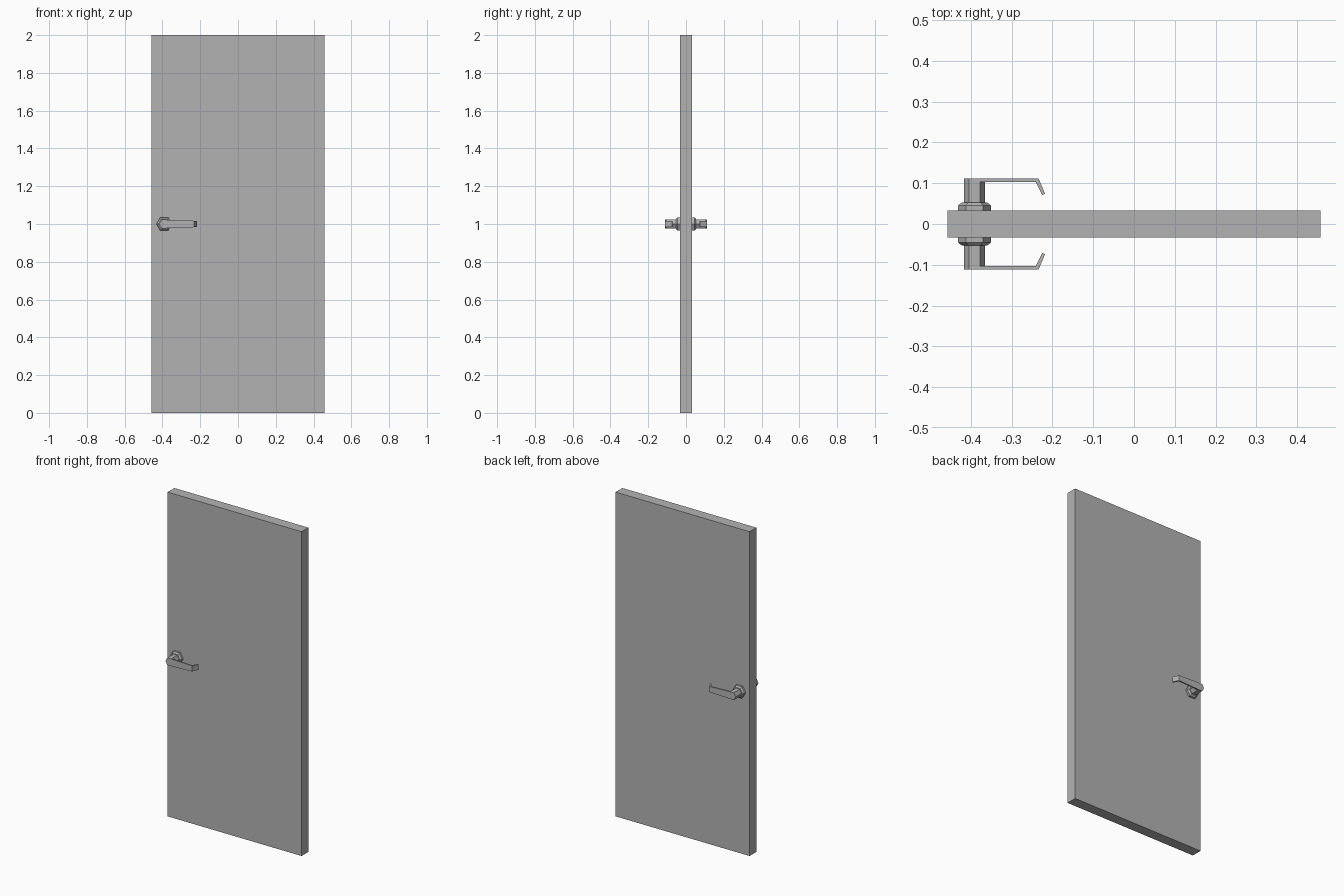
import bpy
import bmesh
from math import cos, sin, tau

cube = bpy.data.objects.get("Cube")
if cube:
    bpy.data.objects.remove(cube, do_unlink=True)

grey = bpy.data.materials.new("plain grey")
grey.use_nodes = True
colour = (0.45, 0.45, 0.45, 1)
grey.diffuse_color = colour
grey.node_tree.nodes["Principled BSDF"].inputs["Base Color"].default_value = colour

HANDLE_X, HANDLE_Z = -0.391, 1.0


def finish(name, bm):
    """Turn a bmesh into a flat-shaded grey object."""
    bmesh.ops.recalc_face_normals(bm, faces=bm.faces)
    mesh = bpy.data.meshes.new(name)
    bm.to_mesh(mesh)
    bm.free()
    mesh.materials.append(grey)
    obj = bpy.data.objects.new(name, mesh)
    bpy.context.collection.objects.link(obj)


def loft(name, rings, closed=False):
    """Skin a row of rings with equal point counts, capping or joining the ends."""
    bm = bmesh.new()
    rows = [[bm.verts.new(p) for p in ring] for ring in rings]
    for a, b in zip(rows, rows[1:]):
        for i in range(len(a)):
            j = (i + 1) % len(a)
            bm.faces.new((a[i], a[j], b[j], b[i]))
    bm.faces.new(rows[0])
    bm.faces.new(rows[-1])
    finish(name, bm)


def hexagon(radius, y):
    return [(HANDLE_X + radius * cos(i * tau / 6), y,
             HANDLE_Z + radius * sin(i * tau / 6)) for i in range(6)]


# Door slab
bm = bmesh.new()
bmesh.ops.create_cube(bm, size=1)
bmesh.ops.scale(bm, vec=(0.914, 0.066, 2), verts=bm.verts)
bmesh.ops.translate(bm, vec=(0, 0, 1), verts=bm.verts)
finish("door_slab", bm)

# Lever stations: x, outer y, inner y, half height
lever = [(-0.378, 0.112, 0.103, 0.0225),
         (-0.234, 0.112, 0.103, 0.017),
         (-0.218, 0.074, 0.071, 0.016)]
# The inner bend sits slightly closer to the stem than the outer one
inner_x = [-0.378, -0.241, -0.225]

# Handle set on each side of the door
for side, s in (("front", -1), ("back", 1)):
    loft(side + "_rose", [hexagon(0.041, s * 0.033), hexagon(0.041, s * 0.045),
                          hexagon(0.031, s * 0.053)])
    loft(side + "_stem", [hexagon(0.026, s * 0.05), hexagon(0.026, s * 0.112)])
    loft(side + "_lever", [[(x, s * yo, HANDLE_Z - h), (x, s * yo, HANDLE_Z + h),
                            (xi, s * yi, HANDLE_Z + h), (xi, s * yi, HANDLE_Z - h)]
                           for (x, yo, yi, h), xi in zip(lever, inner_x)])
